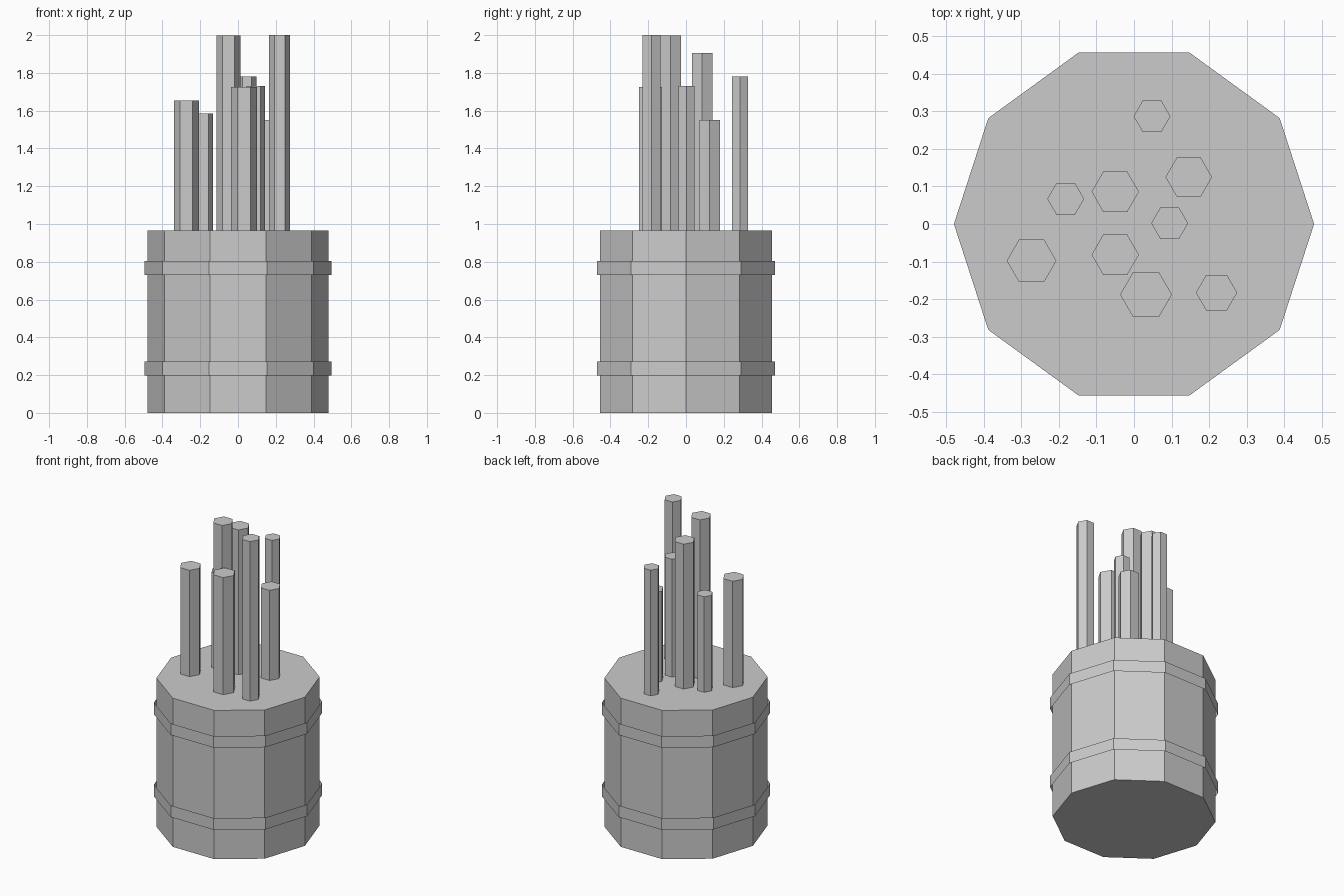
import bpy
import bmesh
from math import cos, sin, tau

cube = bpy.data.objects.get("Cube")
if cube:
    bpy.data.objects.remove(cube, do_unlink=True)

grey = bpy.data.materials.new("plain_grey")
grey.use_nodes = True
colour = (0.6, 0.6, 0.6, 1)
grey.diffuse_color = colour
grey.node_tree.nodes["Principled BSDF"].inputs["Base Color"].default_value = colour


def prism(name, sides, radius, bottom, top, x=0, y=0, capped=True):
    """Upright flat-sided prism with a corner on +x, optionally open-ended."""
    bm = bmesh.new()
    rings = []
    for z in (bottom, top):
        rings.append([bm.verts.new((radius * cos(tau * i / sides),
                                    radius * sin(tau * i / sides), z))
                      for i in range(sides)])
    low, high = rings
    for i in range(sides):
        j = (i + 1) % sides
        bm.faces.new((low[i], low[j], high[j], high[i]))
    if capped:
        bm.faces.new(high)
        bm.faces.new(low[::-1])
    mesh = bpy.data.meshes.new(name)
    bm.to_mesh(mesh)
    bm.free()
    mesh.materials.append(grey)
    obj = bpy.data.objects.new(name, mesh)
    obj.location = (x, y, 0)
    bpy.context.collection.objects.link(obj)
    return obj


# Ten-sided barrel
BARREL_TOP = 0.965
prism("barrel", 10, 0.48, 0, BARREL_TOP)

# Thin open hoops standing off the barrel
prism("lower_hoop", 10, 0.495, 0.197, 0.273, capped=False)
prism("upper_hoop", 10, 0.495, 0.73, 0.805, capped=False)

# Hexagonal rods: x, y, radius, top
rods = [
    (0.048, 0.287, 0.049, 1.78),
    (0.146, 0.125, 0.062, 1.55),
    (-0.05, 0.086, 0.063, 1.905),
    (-0.182, 0.067, 0.049, 1.585),
    (0.095, 0.002, 0.049, 1.73),
    (-0.05, -0.082, 0.063, 1.998),
    (-0.273, -0.098, 0.066, 1.655),
    (0.032, -0.188, 0.069, 1.725),
    (0.22, -0.183, 0.055, 2.0),
]
for number, (x, y, radius, top) in enumerate(rods, 1):
    prism(f"rod_{number}", 6, radius, BARREL_TOP - 0.01, top, x, y)
